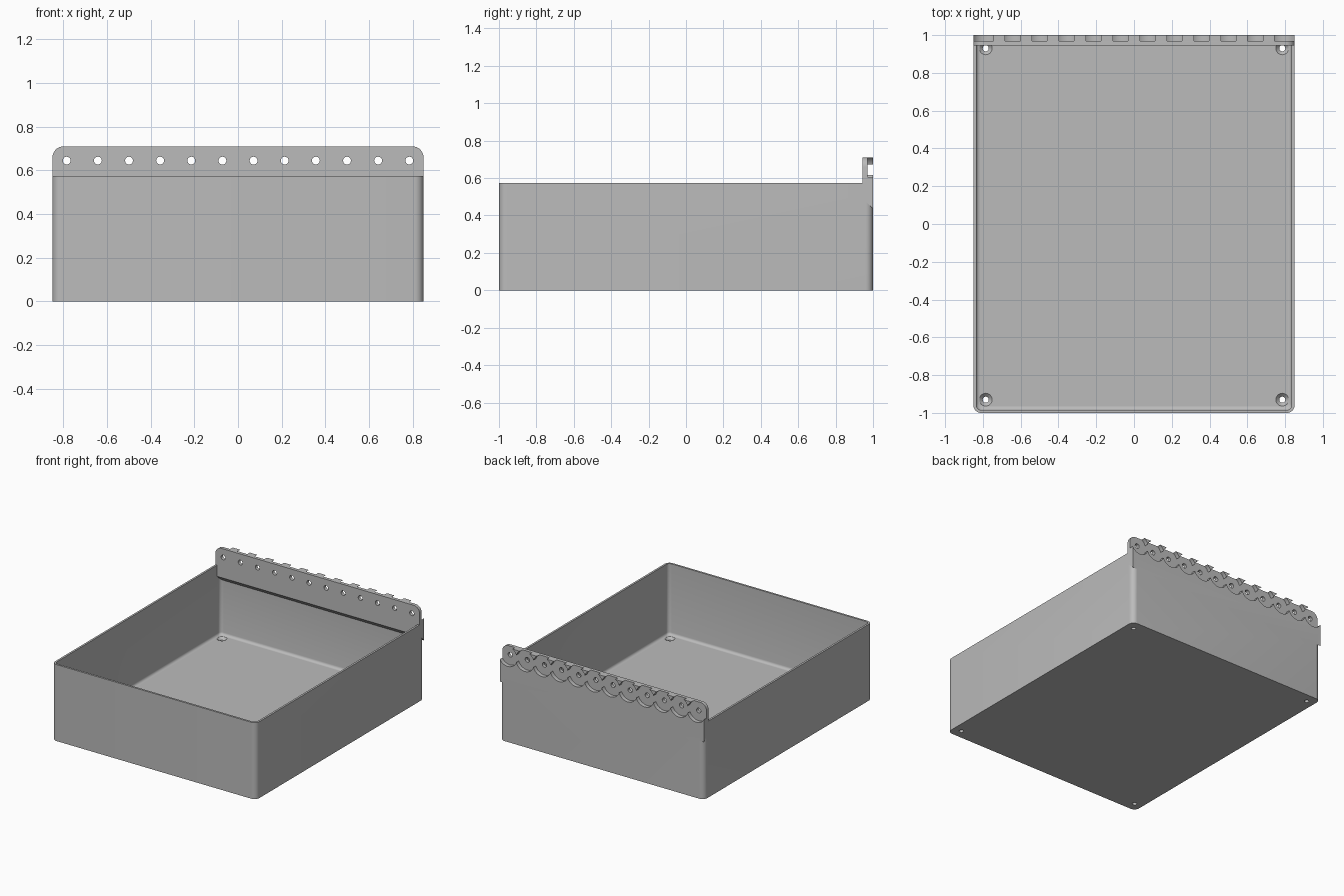
import bpy, bmesh, math

W, D, H = 0.85, 1.0, 0.575        # half width, half depth, wall height
WALL, FLOOR, TOP = 0.015, 0.04, 0.71
HOLE_Z, PITCH, COUNT = 0.645, 0.1427, 12

cube = bpy.data.objects.get("Cube")
if cube:
    bpy.data.objects.remove(cube, do_unlink=True)

grey = bpy.data.materials.new("plain grey")
grey.use_nodes = True
grey.diffuse_color = (0.5, 0.5, 0.5, 1)
grey.node_tree.nodes["Principled BSDF"].inputs["Base Color"].default_value = (0.5, 0.5, 0.5, 1)


def loft(name, rings):
    """Skin a stack of equal-length rings and cap both ends."""
    bm = bmesh.new()
    loops = [[bm.verts.new(p) for p in ring] for ring in rings]
    n = len(loops[0])
    for a, b in zip(loops, loops[1:]):
        for i in range(n):
            j = (i + 1) % n
            bm.faces.new((a[i], a[j], b[j], b[i]))
    bm.faces.new(loops[0][::-1])
    bm.faces.new(loops[-1])
    bmesh.ops.recalc_face_normals(bm, faces=bm.faces)
    mesh = bpy.data.meshes.new(name)
    bm.to_mesh(mesh)
    bm.free()
    mesh.materials.append(grey)
    obj = bpy.data.objects.new(name, mesh)
    bpy.context.collection.objects.link(obj)
    return obj


def rounded(hw, hd, r, z, steps=8):
    pts = []
    for k, (sx, sy) in enumerate(((1, 1), (-1, 1), (-1, -1), (1, -1))):
        for s in range(steps + 1):
            a = math.pi / 2 * (k + s / steps)
            pts.append((sx * (hw - r) + r * math.cos(a), sy * (hd - r) + r * math.sin(a), z))
    return pts


def circle(r, steps):
    return [(r * math.cos(math.tau * i / steps), r * math.sin(math.tau * i / steps))
            for i in range(steps)]


def floor_cutter(x, y):
    # through hole with a countersunk mouth
    levels = ((-0.02, 0.016), (FLOOR - 0.018, 0.016), (FLOOR, 0.034), (FLOOR + 0.01, 0.034))
    return loft("floor_cutter", [[(x + u, y + v, z) for u, v in circle(r, 24)] for z, r in levels])


def back_cutter(x, r, y0, y1, steps):
    return loft("back_cutter", [[(x + u, y, HOLE_Z + v) for u, v in circle(r, steps)]
                                for y in (y0, y1)])


def combine(obj, other, operation):
    mod = obj.modifiers.new(operation.title(), "BOOLEAN")
    mod.operation, mod.solver, mod.object = operation, "EXACT", other
    other.hide_render = True
    bpy.context.view_layer.objects.active = obj
    bpy.ops.object.modifier_apply(modifier=mod.name)
    bpy.data.objects.remove(other, do_unlink=True)


# Open tray with a softened inner floor edge
rings = [rounded(W, D, 0.04, 0), rounded(W, D, 0.04, H),
         rounded(W - WALL, D - WALL, 0.026, H)]
for s in range(5):
    a = math.pi / 2 * s / 4
    inset = WALL + 0.02 * (1 - math.cos(a))
    rings.append(rounded(W - inset, D - inset, 0.026, FLOOR + 0.02 * (1 - math.sin(a))))
tray = loft("tray", rings)

# Raised back flange: rounded top corners and a sloping underside
R = 0.05
outline = [(-W, None), (W, None)]
for cx, start in ((W - R, 0), (R - W, 90)):
    for s in range(9):
        a = math.radians(start + 90 * s / 8)
        outline.append((cx + R * math.cos(a), TOP - R + R * math.sin(a)))
flange = loft("flange", [[(x, y, low if z is None else z) for x, z in outline]
                         for y, low in ((0.945, 0.49), (D, 0.437))])
combine(tray, flange, "UNION")

# Overlapping round pockets on the back, each with a through hole
for i in range(COUNT):
    x = (i - (COUNT - 1) / 2) * PITCH
    combine(tray, back_cutter(x, 0.0765, 0.97, 1.05, 48), "DIFFERENCE")
    combine(tray, back_cutter(x, 0.018, 0.9, 1.05, 20), "DIFFERENCE")

# Corner fixing holes in the floor
for sx in (-1, 1):
    for sy in (-1, 1):
        combine(tray, floor_cutter(sx * 0.785, sy * 0.93), "DIFFERENCE")

bpy.ops.object.select_all(action="DESELECT")
tray.select_set(True)
bpy.context.view_layer.objects.active = tray
bpy.ops.object.shade_smooth_by_angle(angle=math.radians(30))
